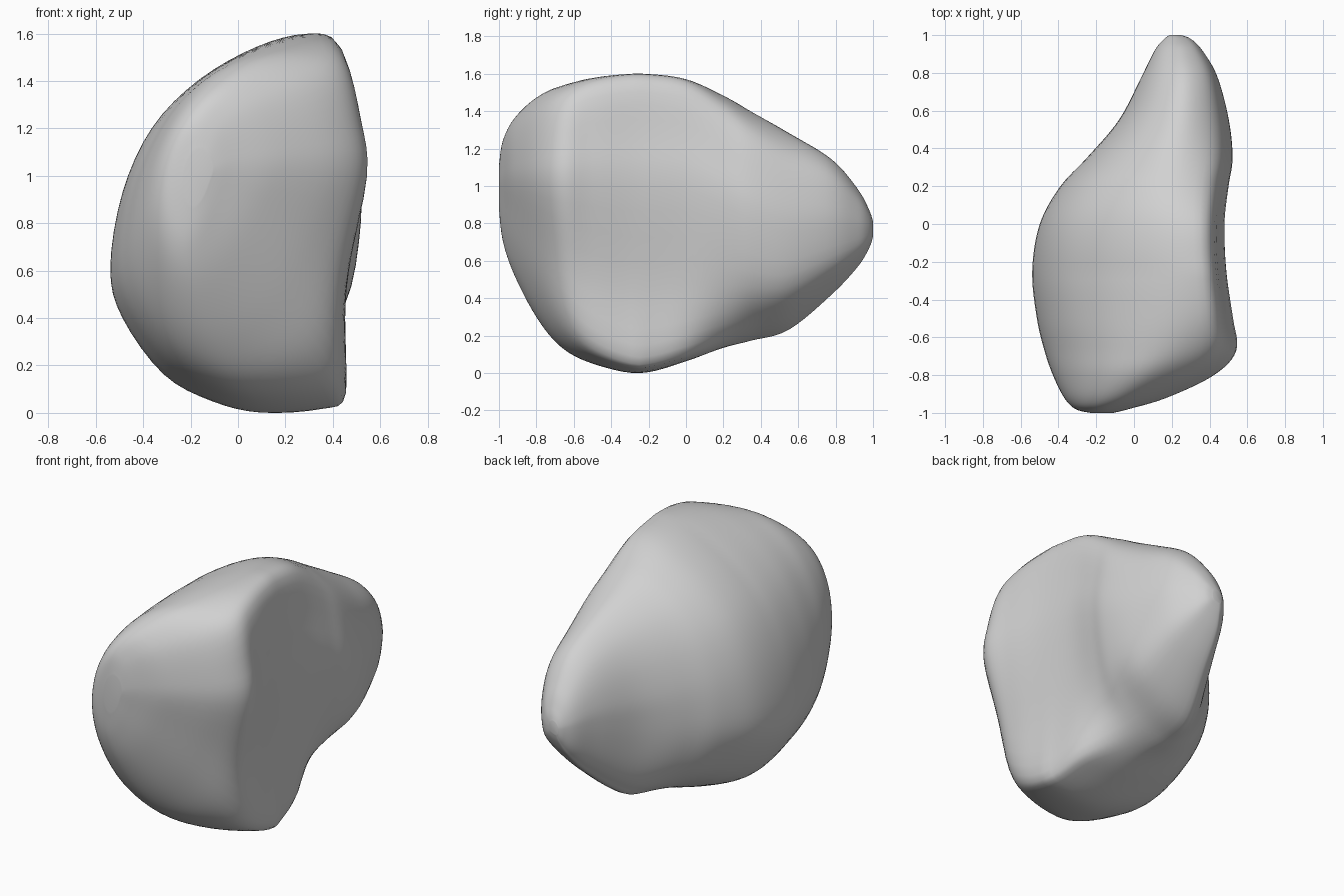
import bpy
import bmesh
from mathutils import Vector

cube = bpy.data.objects.get("Cube")
if cube:
    bpy.data.objects.remove(cube, do_unlink=True)

# Cross-section outlines in a unit box: slanted front, D-shaped body, and a
# tail whose lower edge runs across to the right
FRONT = [(1, .6), (.98, .74), (.89, .88), (.76, .96), (.56, 1), (.36, .95),
         (.18, .82), (.05, .63), (0, .42), (.03, .24), (.12, .1), (.24, .02),
         (.38, 0), (.55, .06), (.72, .2), (.87, .4)]
BODY = [(1, .62), (.97, .8), (.93, .975), (.8, 1), (.6, .965), (.36, .875),
        (.17, .75), (.05, .58), (0, .38), (.05, .25), (.22, .1), (.42, .03),
        (.62, 0), (.87, .01), (.97, .05), (.95, .28)]
TAIL = [(1, .5), (.98, .7), (.89, .88), (.7, .98), (.5, 1), (.28, .92),
        (.12, .78), (.02, .6), (0, .45), (.01, .31), (.04, .19), (.09, .1),
        (.16, .04), (.26, 0), (.58, .07), (.9, .22)]

# Stations from front to back: y, left x, right x, bottom z, top z, and the
# outline blend (negative towards the front, positive towards the tail)
STATIONS = [
    (-1, -.23, -.11, .88, 1.11, -1),
    (-.98, -.31, -.03, .71, 1.24, -1),
    (-.92, -.37, .17, .53, 1.36, -1),
    (-.8, -.43, .42, .3, 1.48, -.85),
    (-.67, -.475, .54, .14, 1.55, -.55),
    (-.5, -.515, .525, .05, 1.59, -.2),
    (-.25, -.54, .49, 0, 1.6, 0),
    (0, -.5, .48, .06, 1.575, .1),
    (.2, -.39, .5, .13, 1.49, .45),
    (.35, -.25, .52, .17, 1.4, .75),
    (.55, -.08, .5, .23, 1.28, 1),
    (.78, .04, .44, .42, 1.14, 1),
    (.92, .11, .36, .57, .98, 1),
    (.98, .16, .3, .67, .87, 1),
    (1, .19, .25, .73, .81, 1),
]
RING_STEPS = 4
SPAN_STEPS = 6


def spline(a, b, c, d, t):
    """Catmull-Rom point between b and c."""
    return (b * 2 + (c - a) * t + (a * 2 - b * 5 + c * 4 - d) * t * t
            + (b * 3 - a - c * 3 + d) * t ** 3) / 2


def smooth_closed(outline):
    """Round a closed outline."""
    points = [Vector(p) for p in outline]
    n = len(points)
    return [spline(*(points[(i + k) % n] for k in (-1, 0, 1, 2)), s / RING_STEPS)
            for i in range(n) for s in range(RING_STEPS)]


def smooth_open(rows):
    """Fill in rows between the stations."""
    vectors = [Vector(row) for row in rows]
    last = len(vectors) - 1
    result = []
    for i in range(last):
        near = [vectors[min(max(i + k, 0), last)] for k in (-1, 0, 1, 2)]
        result += [spline(*near, s / SPAN_STEPS) for s in range(SPAN_STEPS)]
    return result + [vectors[last]]


# Loft the outlines into a closed boulder
front, body, tail = (smooth_closed(outline) for outline in (FRONT, BODY, TAIL))
bm = bmesh.new()
rings = []
for y, x_low, x_high, z_low, z_high, blend in smooth_open(STATIONS):
    target = front if blend < 0 else tail
    ring = []
    for p, q in zip(body, target):
        u, v = p.lerp(q, abs(blend))
        ring.append(bm.verts.new((x_low + u * (x_high - x_low), y,
                                  z_low + v * (z_high - z_low))))
    rings.append(ring)

for first, second in zip(rings, rings[1:]):
    for i in range(len(first)):
        j = (i + 1) % len(first)
        bm.faces.new((first[i], first[j], second[j], second[i]))
for ring in (rings[0], rings[-1]):
    bm.faces.new(ring)
bmesh.ops.recalc_face_normals(bm, faces=bm.faces)

# Soften the outlines slightly
bmesh.ops.smooth_vert(bm, verts=bm.verts, factor=.5,
                      use_axis_x=True, use_axis_y=True, use_axis_z=True)

mesh = bpy.data.meshes.new("boulder")
bm.to_mesh(mesh)
bm.free()
boulder = bpy.data.objects.new("boulder", mesh)
bpy.context.collection.objects.link(boulder)

# Plain stone colour
stone = bpy.data.materials.new("stone_grey")
stone.use_nodes = True
colour = (.64, .64, .64, 1)
stone.diffuse_color = colour
stone.node_tree.nodes["Principled BSDF"].inputs["Base Color"].default_value = colour
mesh.materials.append(stone)

for item in bpy.context.selected_objects:
    item.select_set(False)
boulder.select_set(True)
bpy.context.view_layer.objects.active = boulder
bpy.ops.object.shade_smooth()
